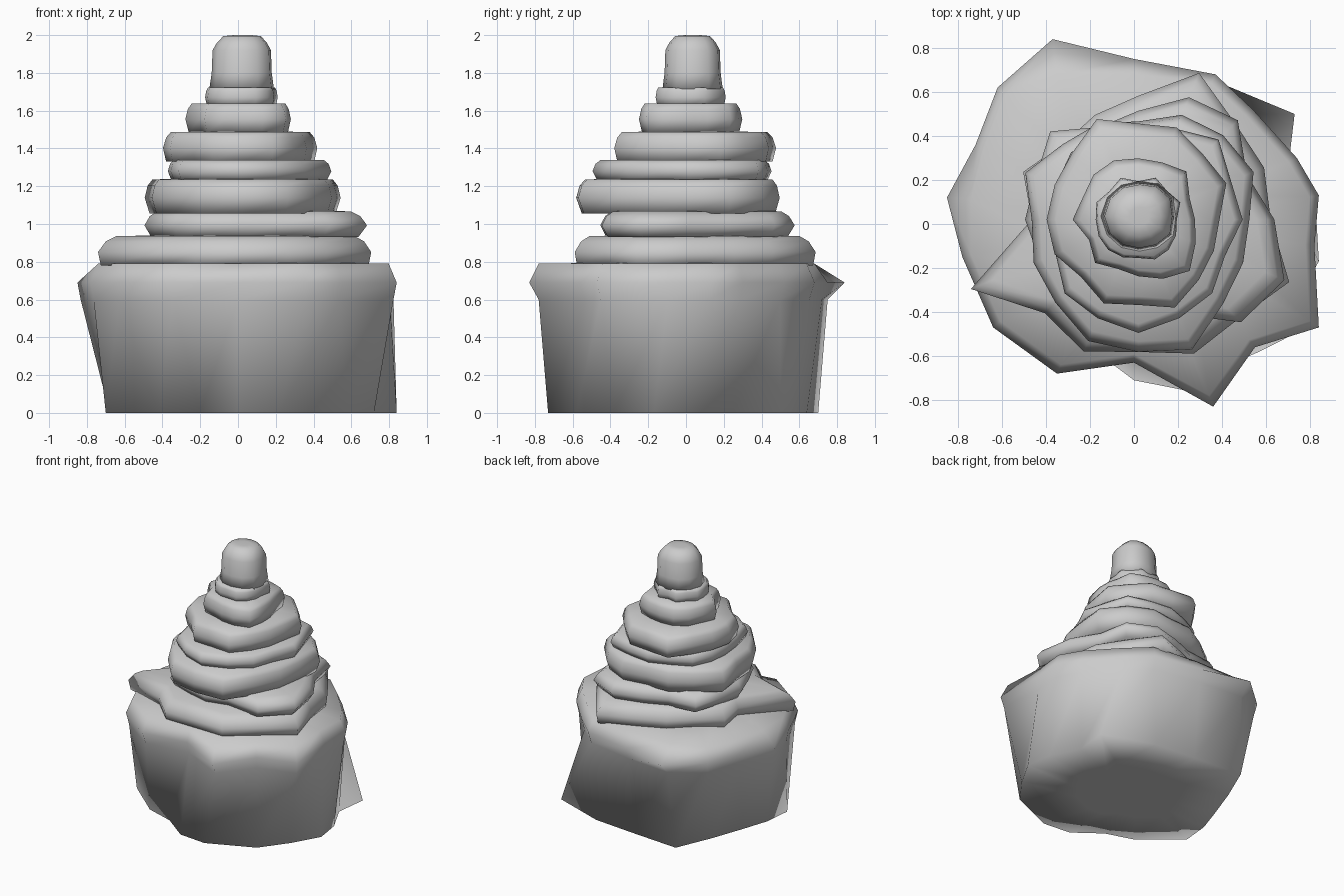
import bpy, bmesh, math

grey = bpy.data.materials.new("plain grey")
grey.diffuse_color = (0.6, 0.6, 0.6, 1)


def loft(name, rings):
    """Skin a stack of equal-length point rings and close both ends."""
    bm = bmesh.new()
    rows = [[bm.verts.new(p) for p in ring] for ring in rings]
    n = len(rows[0])
    for a, b in zip(rows, rows[1:]):
        for i in range(n):
            j = (i + 1) % n
            bm.faces.new((a[i], a[j], b[j], b[i]))
    bm.faces.new(rows[0][::-1])
    bm.faces.new(rows[-1])
    bmesh.ops.recalc_face_normals(bm, faces=bm.faces)
    for f in bm.faces:
        f.smooth = True
    me = bpy.data.meshes.new(name)
    bm.to_mesh(me)
    bm.free()
    me.materials.append(grey)
    ob = bpy.data.objects.new(name, me)
    bpy.context.collection.objects.link(ob)
    return ob


def ring(points, scale, z):
    return [(x * scale, y * scale, z) for x, y in points]


def clamp(points, x0, x1, y0, y1):
    return [(min(max(x, x0), x1), min(max(y, y0), y1)) for x, y in points]


def polar(radii, scale, z, cx=0.02, cy=0.02):
    n = len(radii)
    return [(cx + r * scale * math.cos(math.tau * i / n),
             cy + r * scale * math.sin(math.tau * i / n), z) for i, r in enumerate(radii)]


# Outlines of the pot, running counter-clockwise
RIM = [(.84, .13), (.74, .30), (.54, .52), (.37, .68), (0, .75), (-.37, .84),
       (-.62, .62), (-.72, .36), (-.85, .12), (-.78, -.15), (-.64, -.47), (-.35, -.68),
       (0, -.63), (.36, -.83), (.55, -.56), (.84, -.47), (.82, -.10)]
FOOT = [(.81, .03), (.70, .25), (.73, .50), (.33, .64), (0, .67), (-.40, .70),
        (-.52, .42), (-.61, .17), (-.68, -.04), (-.70, -.25), (-.42, -.49), (-.20, -.56),
        (0, -.71), (.22, -.73), (.57, -.58), (.72, -.38), (.84, -.17)]
WAIST = clamp(ring(RIM, .98, 0) and [(x * .98, y * .96) for x, y in RIM], -.84, .83, -.78, .75)
LIP = clamp([(x * .95, y * .94) for x, y in RIM], -.74, .80, -.78, .68)

# Pot: ragged foot widening to the waist, then a bulging rim
loft("pot", [ring(FOOT, .5, 0), ring(FOOT, 1, 0), ring(WAIST, 1, .6), ring(RIM, 1, .69),
             ring(LIP, 1, .79), ring(LIP, .5, .795)])

# Ragged tiers: bottom height, top height, bottom scale, top scale, radii by angle
TIERS = [
    (.78, .94, .98, .87, (.62, .60, .64, .70, .58, .50, .50, .55, .50, .80, .62, .63, .62, .64, .66, .72)),
    (.93, 1.07, .93, .87, (.60, .55, .62, .62, .48, .47, .55, .52, .50, .50, .50, .48, .46, .48, .64, .74)),
    (1.055, 1.24, .95, .92, (.52, .55, .56, .50, .46, .46, .50, .54, .50, .50, .55, .58, .62, .62, .56, .50)),
    (1.23, 1.34, .95, .92, (.46, .47, .50, .46, .42, .42, .42, .42, .38, .42, .46, .50, .50, .50, .46, .44)),
    (1.33, 1.49, .96, .90, (.38, .42, .43, .44, .45, .48, .44, .40, .43, .40, .38, .40, .40, .42, .40, .36)),
    (1.485, 1.64, .94, .89, (.25, .26, .30, .29, .27, .30, .28, .28, .29, .25, .27, .25, .25, .30, .32, .29)),
    (1.625, 1.725, .95, .92, (.18, .20, .19, .20, .18, .20, .19, .20, .20, .19, .20, .18, .18, .19, .20, .18)),
]
for k, (z0, z1, low, top, radii) in enumerate(TIERS, 1):
    h = z1 - z0
    lobed = [r * (1 + .03 * (-1) ** (i + k)) for i, r in enumerate(radii)]
    loft(f"tier_{k}", [polar(lobed, .5, z0), polar(lobed, low, z0), polar(lobed, 1, z0 + h * .45),
                       polar(lobed, (1 + top) / 2 + .01, z0 + h * .8),
                       polar(lobed, top, z1 - h * .02), polar(lobed, .45, z1)])

# Tip: rounded knob with a slightly flared skirt
KNOB = (.145, .155, .15, .14, .145, .15, .155, .15, .145, .14, .145, .155)
PROFILE = ((.7, 1.71), (1.14, 1.715), (1.06, 1.80), (1.03, 1.92), (.88, 1.96), (.66, 1.995), (.3, 2.0))
loft("tip", [polar(KNOB, s, z, .025, .035) for s, z in PROFILE])
